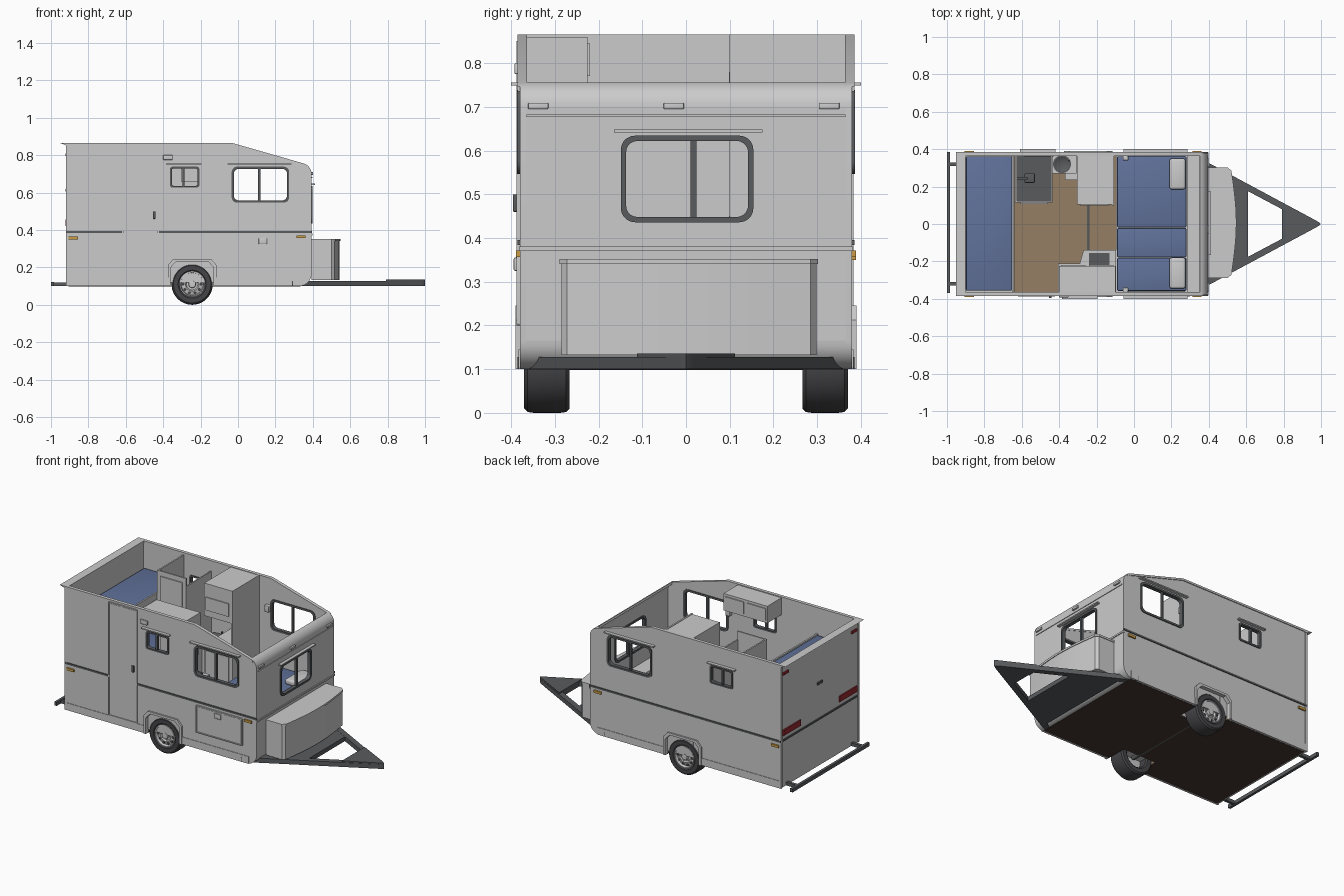
import bpy, bmesh
from math import sin, cos, pi, radians
from mathutils import Matrix

if "Cube" in bpy.data.objects:
    bpy.data.objects.remove(bpy.data.objects["Cube"])

def mat(name, c):
    m = bpy.data.materials.new(name)
    m.diffuse_color = (*c, 1)
    m.use_nodes = True
    m.node_tree.nodes["Principled BSDF"].inputs["Base Color"].default_value = m.diffuse_color
    return m
DARK = mat("dark_trim", (.10, .105, .11))
TYRE = mat("tyre_rubber", (.06, .06, .065))
BLUE = mat("blue_fabric", (.12, .17, .33))
WOOD = mat("wood_floor", (.30, .21, .13))
UNDER = mat("underside", (.06, .04, .03))
RED = mat("red_lens", (.3, .02, .03))
AMBER = mat("amber_lens", (.6, .33, .06))

def finish(name, me, m=None, smooth=True):
    ob = bpy.data.objects.new(name, me)
    bpy.context.collection.objects.link(ob)
    if m: me.materials.append(m)
    if smooth:
        bpy.ops.object.select_all(action='DESELECT')
        ob.select_set(True)
        bpy.context.view_layer.objects.active = ob
        bpy.ops.object.shade_smooth_by_angle(angle=radians(30))
    return ob

def box(name, x, y, z, m=None, bevel=0):
    bm = bmesh.new()
    bmesh.ops.create_cube(bm, size=1)
    for v in bm.verts:
        for i, r in enumerate((x, y, z)):
            v.co[i] = r[0] if v.co[i] < 0 else r[1]
    if bevel:
        bmesh.ops.bevel(bm, geom=bm.edges[:], offset=bevel, segments=3, profile=.5, affect='EDGES')
    me = bpy.data.meshes.new(name)
    bm.to_mesh(me); bm.free()
    return finish(name, me, m, bevel > 0)

# flat outline with holes, extruded from a to b across the given plane
def plate(name, plane, a, b, loops, m=None):
    cu = bpy.data.curves.new(name, 'CURVE')
    cu.dimensions, cu.fill_mode, cu.extrude = '2D', 'BOTH', abs(b - a) / 2
    for pts in loops:
        s = cu.splines.new('POLY')
        s.points.add(len(pts) - 1)
        for p, q in zip(s.points, pts):
            p.co = (q[0], q[1], 0, 1)
        s.use_cyclic_u = True
    tmp = bpy.data.objects.new("tmp", cu)
    bpy.context.collection.objects.link(tmp)
    dg = bpy.context.evaluated_depsgraph_get()
    me = bpy.data.meshes.new_from_object(tmp.evaluated_get(dg))
    bpy.data.objects.remove(tmp)
    c = (a + b) / 2
    me.transform({'XZ': Matrix(((1, 0, 0, 0), (0, 0, -1, c), (0, 1, 0, 0), (0, 0, 0, 1))),
                  'YZ': Matrix(((0, 0, 1, c), (1, 0, 0, 0), (0, 1, 0, 0), (0, 0, 0, 1))),
                  'XY': Matrix.Translation((0, 0, c))}[plane])
    bm = bmesh.new(); bm.from_mesh(me)
    bmesh.ops.remove_doubles(bm, verts=bm.verts, dist=1e-5)
    bmesh.ops.recalc_face_normals(bm, faces=bm.faces)
    bm.to_mesh(me); bm.free()
    me.materials.clear()
    return finish(name, me, m)

def arc(cx, cz, r, a0, a1, n=8):
    return [(cx + r * cos(radians(a0 + (a1 - a0) * i / n)), cz + r * sin(radians(a0 + (a1 - a0) * i / n)))
            for i in range(n + 1)]

def rr(x0, x1, z0, z1, r):
    return (arc(x1 - r, z1 - r, r, 90, 0, 5) + arc(x1 - r, z0 + r, r, 0, -90, 5)
            + arc(x0 + r, z0 + r, r, -90, -180, 5) + arc(x0 + r, z1 - r, r, 180, 90, 5))

def grow(w, d):
    return (w[0] - d, w[1] + d, w[2] - d, w[3] + d)

def lathe(name, prof, centre, side, m=None, n=48):
    bm = bmesh.new()
    vs = [bm.verts.new((r, y * side, 0)) for r, y in prof]
    es = [bm.edges.new(p) for p in zip(vs, vs[1:])]
    bmesh.ops.spin(bm, geom=vs + es, cent=(0, 0, 0), axis=(0, 1, 0), angle=2 * pi, steps=n)
    bmesh.ops.remove_doubles(bm, verts=bm.verts, dist=1e-5)
    bmesh.ops.recalc_face_normals(bm, faces=bm.faces)
    bmesh.ops.translate(bm, verts=bm.verts, vec=centre)
    me = bpy.data.meshes.new(name)
    bm.to_mesh(me); bm.free()
    return finish(name, me, m)

# side walls, fenders, wheels and side trim
TOP, BOT = arc(.335, .70, .058, 72, 0), arc(.328, .165, .065, 0, -90)
ARCH = [(-.13, .1), (-.13, .2), (-.16, .232), (-.33, .232), (-.36, .2), (-.36, .1)]
OUTER = [(-.915, .1), (-.915, .865), (-.03, .865)] + TOP + BOT + ARCH
BIG = (-.03, .27, .55, .735)
for s, small, tag in ((-1, (-.36, -.21, .63, .735), "right"), (1, (-.585, -.435, .63, .735), "left")):
    y = lambda d: s * (.38 + d)
    plate(tag + "_side_wall", 'XZ', y(-.014), y(0), [OUTER, rr(*BIG, .03), rr(*small, .015)])
    for nm, w, r, f in (("large", BIG, .03, .008), ("small", small, .015, .006)):
        plate(f"{tag}_{nm}_window_frame", 'XZ', y(-.018), y(.006),
              [rr(*grow(w, .004), r), rr(*grow(w, -f), r - .004)], DARK)
        mid = (w[0] + w[1]) / 2 - .012
        box(f"{tag}_{nm}_window_bar", (mid, mid + .012), sorted((y(-.012), y(.002))), w[2:], DARK)
        box(f"{tag}_{nm}_window_rail", (w[0] - .025, w[1] + .015), sorted((y(-.002), y(.02))),
            (w[3] + .014, w[3] + .021))
    # roof edge moulding following the wall top
    roof = [(-.915, .865), (-.03, .865)] + TOP[:3]
    plate(tag + "_roof_moulding", 'XZ', y(-.016), y(.005), [roof + [(p, q - .012) for p, q in roof[::-1]]])
    box(tag + "_belt_trim", (-.918, .396), sorted((y(-.002), y(.005))), (.384, .395), DARK)
    box(tag + "_rear_corner_trim", (-.92, -.905), sorted((y(-.01), y(.003))), (.1, .86))
    for x0, x1 in ((-.915, -.375), (-.115, .34)):
        box(tag + "_skirt", (x0, x1), sorted((y(-.002), y(.003))), (.1, .145))
    plate(tag + "_fender", 'XZ', y(-.01), y(.01),
          [[(-.115, .1), (-.115, .212), (-.145, .246), (-.345, .246), (-.375, .212), (-.375, .1)] + ARCH[::-1]])
    for x0, z in ((-.905, .35), (.312, .356)):
        box(tag + "_marker_light", (x0, x0 + .05), sorted((y(0), y(.009))), (z, z + .015), AMBER)
    box(tag + "_wheel_well", (-.37, -.12), sorted((y(-.145), y(-.135))), (.1, .25))
    box(tag + "_wheel_well_top", (-.37, -.12), sorted((y(-.14), y(-.014))), (.24, .25))
    # wheel
    c = (-.245, s * .318, .11)
    lathe(tag + "_tyre", [(.066, -.045), (.075, -.052), (.1, -.052), (.108, -.044), (.11, -.03), (.11, .03),
                          (.108, .044), (.1, .052), (.075, .052), (.066, .045), (.066, -.045)], c, s, TYRE)
    lathe(tag + "_rim", [(0, .0), (.067, .0), (.067, .05), (.062, .05), (.058, .034), (.036, .042), (.03, .034),
                         (.02, .034), (.018, .05), (0, .052)], c, s)
    for i in range(10):
        a = i * pi / 5
        p = (c[0] + .048 * cos(a), c[1], c[2] + .048 * sin(a))
        lathe(tag + "_rim_hole", [(0, .03), (.008, .03), (.008, .0405), (0, .0405)], p, s, TYRE, 10)
        if i % 2 == 0:
            p = (c[0] + .026 * cos(a), c[1], c[2] + .026 * sin(a))
            lathe(tag + "_lug_nut", [(0, .03), (.004, .03), (.004, .042), (0, .042)], p, s, None, 6)
lathe("axle", [(0, -.3), (.012, -.3), (.012, .3), (0, .3)], (-.245, 0, .11), 1, DARK, 16)

# door and storage hatch
D, H = (-.62, -.422, .145, .85), (-.02, .30, .2, .37)
for nm, w in (("door", D), ("hatch", H)):
    plate(nm + "_frame", 'XZ', -.388, -.379, [rr(*w, .006), rr(*grow(w, -.006), .004)])
    box(nm + "_panel", (w[0] + .008, w[1] - .008), (-.386, -.378), (w[2] + .008, w[3] - .008))
box("door_handle", (-.455, -.44), (-.396, -.384), (.46, .50), DARK, .003)
box("hatch_latch", (.11, .155), (-.394, -.384), (.325, .355), None, .003)
box("porch_light", (-.40, -.35), (-.392, -.379), (.775, .80), None, .003)

# front wall with window, curved top and bottom caps
FW = (-.145, .15, .44, .63)
plate("front_wall", 'YZ', .381, .393,
      [[(-.378, .165), (.378, .165), (.378, .70), (-.378, .70)], rr(*FW, .03)])
plate("front_top_cap", 'XZ', -.378, .378, [TOP + arc(.335, .70, .046, 0, 72)])
plate("front_bottom_cap", 'XZ', -.378, .378, [BOT + arc(.328, .165, .053, -90, 0)])
plate("front_window_frame", 'YZ', .376, .399, [rr(*grow(FW, .004), .032), rr(*grow(FW, -.008), .026)], DARK)
box("front_window_bar", (.38, .395), (.01, .024), (.44, .63), DARK)
box("front_window_rail", (.39, .412), (-.165, .175), (.641, .648))
box("front_gutter", (.39, .397), (-.365, .365), (.677, .683))
box("front_belt_trim", (.39, .398), (-.382, .382), (.37, .38))
for yc in (-.338, -.028, .328):
    box("front_marker_light", (.385, .402), (yc - .023, yc + .023), (.695, .709), None, .002)

# rear wall, lamps and bumper
box("rear_wall", (-.915, -.903), (-.378, .378), (.1, .865))
plate("rear_roof_lip", 'XZ', -.385, .385, [[(-.952, .865), (-.90, .865), (-.90, .85), (-.917, .85), (-.93, .857)]])
box("rear_belt_trim", (-.92, -.914), (-.382, .382), (.384, .395), DARK)
for s in (-1, 1):
    box("tail_lamp", (-.923, -.914), sorted((s * .19, s * .36)), (.42, .455), RED)
    box("rear_marker_light", (-.923, -.914), sorted((s * .31, s * .36)), (.795, .81), RED)
    box("bumper_arm", (-.99, -.90), sorted((s * .31, s * .328)), (.1, .12), DARK)
box("rear_centre_lamp", (-.922, -.914), (-.025, .025), (.605, .62), DARK)
box("rear_bumper", (-1, -.984), (-.37, .385), (.1, .122), DARK)

# floor with wheel notches and underside
FL = [(-.905, -.37), (-.36, -.37), (-.36, -.24), (-.13, -.24), (-.13, -.37), (.335, -.37)]
LOOP = FL + [(x, -q) for x, q in FL[::-1]]
plate("floor", 'XY', .108, .12, [LOOP], WOOD)
plate("underside_panel", 'XY', .099, .108, [LOOP], UNDER)

# hitch frame and front storage box
for s in (-1, 1):
    plate("hitch_beam", 'XY', .1, .128, [[(.29, s * .385), (.98, s * .015), (.94, s * .0), (.29, s * .345)]], DARK)
plate("hitch_plate", 'XY', .1, .136, [[(.79, .112), (.985, .012), (1, 0), (.985, -.012), (.79, -.112)]], DARK)
plate("hitch_cross_plate", 'XY', .1, .127, [[(.37, .335), (.61, .2), (.61, -.2), (.37, -.335)]], DARK)
def bow(d):
    return ([(.392, .298 + d), (.50, .298 + d), (.517 + d, .285)]
            + [(.518 + .025 * cos(i * pi / 16) + d, .007 + .27 * -i / 8) for i in range(-8, 9)]
            + [(.517 + d, -.272), (.50, -.285 - d), (.392, -.285 - d)])
plate("front_storage_box", 'XY', .132, .34, [bow(0)])
plate("front_storage_lid", 'XY', .34, .352, [bow(.004)])

# bunks at the rear
box("bunk_board", (-.903, -.64), (-.364, .364), (.64, .665))
box("bunk_mattress", (-.897, -.652), (-.356, .362), (.665, .70), BLUE, .006)
box("bunk_rail", (-.651, -.641), (-.364, .364), (.63, .705))
box("lower_bunk_base", (-.903, -.645), (-.364, .364), (.12, .29))
box("lower_bunk_mattress", (-.897, -.65), (-.356, .36), (.29, .33), BLUE, .006)

# washroom with shower tray, tap and basin
box("washroom_rear_wall", (-.635, -.626), (.12, .366), (.12, .85))
box("washroom_front_wall", (-.445, -.437), (.12, .366), (.12, .80))
box("washroom_side_wall", (-.635, -.437), (.115, .124), (.12, .85))
box("washroom_door", (-.61, -.46), (.108, .115), (.14, .82))
box("shower_tray", (-.626, -.445), (.124, .366), (.12, .14), DARK)
box("shower_tap", (-.626, -.57), (.235, .25), (.5, .515), DARK)
box("shower_seat", (-.585, -.53), (.22, .27), (.14, .25), DARK, .006)
box("basin_cabinet", (-.437, -.307), (.27, .366), (.12, .42))
lathe("basin", [(.048, 0), (.048, .008), (.04, .008), (.03, .002), (0, .001)], (0, 0, 0), 1, DARK, 32).matrix_world = \
    Matrix.Translation((-.385, .32, .42)) @ Matrix.Rotation(pi / 2, 4, 'X')
box("basin_tap", (-.35, -.343), (.335, .342), (.42, .46), DARK)

# tall cabinet with shelf opening, and galley kitchen
box("tall_cabinet_side", (-.118, -.108), (.10, .366), (.12, .865))
box("tall_cabinet_upper", (-.305, -.118), (.105, .366), (.66, .862))
box("tall_cabinet_lower", (-.305, -.118), (.105, .366), (.12, .48))
box("upper_cabinet_door", (-.29, -.135), (.098, .105), (.70, .78))
box("lower_cabinet_door", (-.29, -.135), (.098, .105), (.15, .45))
box("galley_cabinet", (-.4, -.1), (-.366, -.22), (.12, .43))
plate("galley_counter", 'XY', .43, .445,
      [[(-.405, -.366), (-.095, -.366), (-.095, -.14), (-.27, -.14), (-.29, -.21), (-.405, -.21)]])
box("stove_cabinet", (-.265, -.1), (-.22, -.145), (.12, .43))
box("stove_top", (-.24, -.13), (-.225, -.155), (.445, .452), DARK)
box("galley_overhead_cabinet", (-.4, -.1), (-.366, -.225), (.755, .86))
for x0 in (-.39, -.24):
    box("overhead_door", (x0, x0 + .13), (-.226, -.219), (.77, .845))

# front bed with cushions and pillows
box("bed_base", (-.095, .285), (-.364, .364), (.12, .29))
for n, (y0, y1) in enumerate(((-.357, -.182), (-.178, -.022), (-.018, .362))):
    box(f"bed_cushion_{n}", (-.09, .28), (y0, y1), (.29, .335), BLUE, .006)
for y0 in (-.345, .185):
    box("pillow", (.19, .275), (y0, y0 + .165), (.335, .37), None, .012)
box("front_ledge", (.285, .382), (-.364, .364), (.30, .345))
for s in (-1, 1):
    box("wall_lamp", (-.06, -.03), sorted((s * .366, s * .34)), (.66, .70), None, .004)
